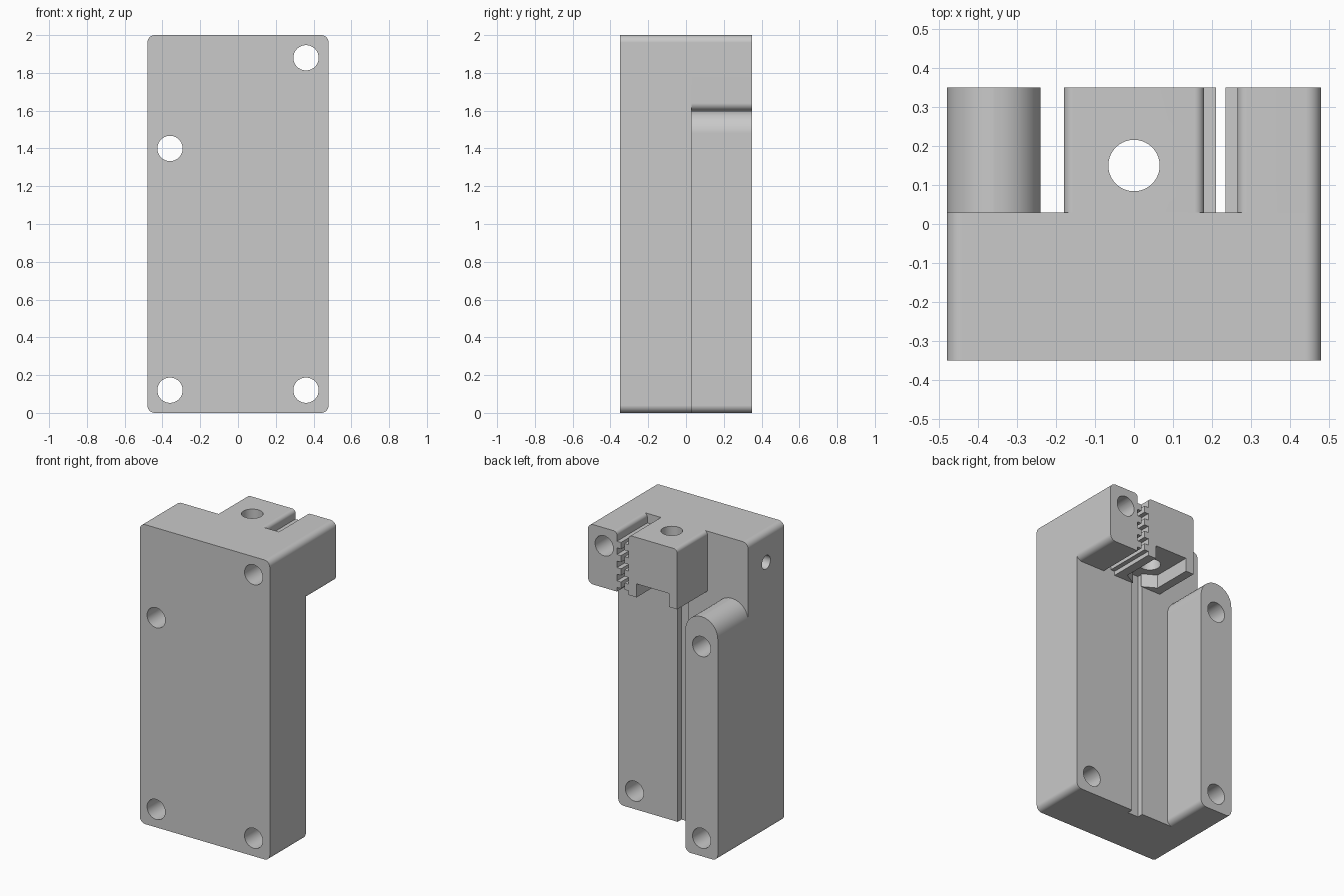
import bpy, bmesh
from math import radians, pi, sin, cos
from mathutils import Vector, Matrix

old = bpy.data.objects.get("Cube")
if old:
    bpy.data.objects.remove(old, do_unlink=True)

grey = bpy.data.materials.new("light_grey")
grey.use_nodes = True
COLOR = (0.585, 0.585, 0.585, 1)
grey.diffuse_color = COLOR
grey.node_tree.nodes["Principled BSDF"].inputs["Base Color"].default_value = COLOR

FRONT, STEP, BACK = -0.35, 0.03, 0.35
TOP, LEDGE = 2.0, 1.6


def rounded(corners, steps=8):
    """Outline from (x, z, radius) corners, with an arc at each radius."""
    out = []
    for i, (x, z, r) in enumerate(corners):
        p = Vector((x, z))
        if r == 0:
            out.append(p)
            continue
        a = (Vector(corners[i - 1][:2]) - p).normalized()
        b = (Vector(corners[(i + 1) % len(corners)][:2]) - p).normalized()
        centre = p + (a + b) * r          # all rounded corners are square
        for k in range(steps + 1):
            t = pi / 2 * k / steps
            out.append(centre - (b * cos(t) + a * sin(t)) * r)
    return out


def make_object(name, bm):
    bmesh.ops.recalc_face_normals(bm, faces=bm.faces)
    mesh = bpy.data.meshes.new(name)
    bm.to_mesh(mesh)
    bm.free()
    mesh.materials.append(grey)
    obj = bpy.data.objects.new(name, mesh)
    bpy.context.collection.objects.link(obj)
    return obj


def extrude_profile(name, outline, y0, y1):
    bm = bmesh.new()
    face = bm.faces.new([bm.verts.new((p[0], y0, p[1])) for p in outline])
    new = bmesh.ops.extrude_face_region(bm, geom=[face], use_keep_orig=True)["geom"]
    verts = [v for v in new if isinstance(v, bmesh.types.BMVert)]
    bmesh.ops.translate(bm, verts=verts, vec=(0, y1 - y0, 0))
    return make_object(name, bm)


def rod(name, centre, radius, length, axis, sides=40):
    bm = bmesh.new()
    turn = {"X": Matrix.Rotation(pi / 2, 4, "Y"),
            "Y": Matrix.Rotation(pi / 2, 4, "X"),
            "Z": Matrix.Rotation(0, 4, "Z")}[axis]
    bmesh.ops.create_cone(bm, cap_ends=True, segments=sides, radius1=radius,
                          radius2=radius, depth=length,
                          matrix=Matrix.Translation(centre) @ turn)
    return make_object(name, bm)


def box(name, lo, hi):
    return extrude_profile(name, [(lo[0], lo[2]), (hi[0], lo[2]),
                                  (hi[0], hi[2]), (lo[0], hi[2])], lo[1], hi[1])


def finish(obj, cutters):
    """Cut the holes, then shade smooth with crisp edges."""
    bpy.ops.object.select_all(action="DESELECT")
    bpy.context.view_layer.objects.active = obj
    obj.select_set(True)
    for cutter in cutters:
        mod = obj.modifiers.new("cut", "BOOLEAN")
        mod.operation, mod.solver, mod.object = "DIFFERENCE", "EXACT", cutter
        bpy.ops.object.modifier_apply(modifier=mod.name)
    bpy.ops.object.shade_smooth_by_angle(angle=radians(30))
    mod = obj.modifiers.new("even_shading", "WEIGHTED_NORMAL")
    mod.keep_sharp = True


# Main plate
plate = extrude_profile("plate", rounded([(-0.48, 0, 0.04), (0.48, 0, 0.04),
                                          (0.48, TOP, 0.04), (-0.48, TOP, 0.04)]), FRONT, STEP)

# Column behind the plate, with a round top
column = extrude_profile("column", rounded([(-0.48, 0, 0.04), (-0.24, 0, 0.04),
                                            (-0.24, LEDGE, 0.1199), (-0.48, LEDGE, 0.1199)]),
                         STEP, BACK)

# Belt clamp: toothed faces on both sides of a slot
teeth = []
for i in range(4):
    z = 1.65 + 0.088 * i
    teeth += [(0.18, z - 0.022, 0), (0.21, z - 0.022, 0),
              (0.21, z + 0.022, 0), (0.18, z + 0.022, 0)]
clamp = extrude_profile("clamp_block", rounded(
    [(-0.18, LEDGE, 0), (0.18, LEDGE, 0)] + teeth
    + [(0.18, TOP, 0.025), (-0.18, TOP, 0.025)]), STEP, BACK)
mirrored = [(0.445 - x, z, r) for x, z, r in reversed(teeth)]
jaw = extrude_profile("clamp_jaw", rounded(
    [(0.265, LEDGE, 0), (0.48, LEDGE, 0.04), (0.48, TOP, 0.04), (0.265, TOP, 0.025)]
    + mirrored), STEP, BACK)

# Cutters
screws = [rod("screw_hole_cutter", (x, 0, z), 0.067, 1, "Y")
          for x, z in ((-0.36, 0.12), (0.36, 0.12), (-0.36, 1.4), (0.36, 1.88))]
side_hole = rod("side_hole_cutter", (-0.4, -0.16, 1.8), 0.045, 0.7, "X")
groove = box("groove_cutter", (-0.04, -0.01, -0.1), (0.04, 0.1, 1.69))
rod_hole = rod("rod_hole_cutter", (0, 0.15, 1.8), 0.066, 1, "Z")
nut = rod("nut_cutter", (0, 0.15, 1.59), 0.1386, 0.2, "Z", sides=6)
nut_slot = box("nut_slot_cutter", (-0.12, 0.15, 1.49), (0.12, 0.5, 1.69))

finish(plate, screws + [side_hole, groove])
finish(column, [screws[0], screws[2]])
finish(clamp, [rod_hole, nut, nut_slot])
finish(jaw, [screws[3]])

# Remove the cutters now that the cuts are applied
for cutter in screws + [side_hole, groove, rod_hole, nut, nut_slot]:
    bpy.data.objects.remove(cutter, do_unlink=True)
